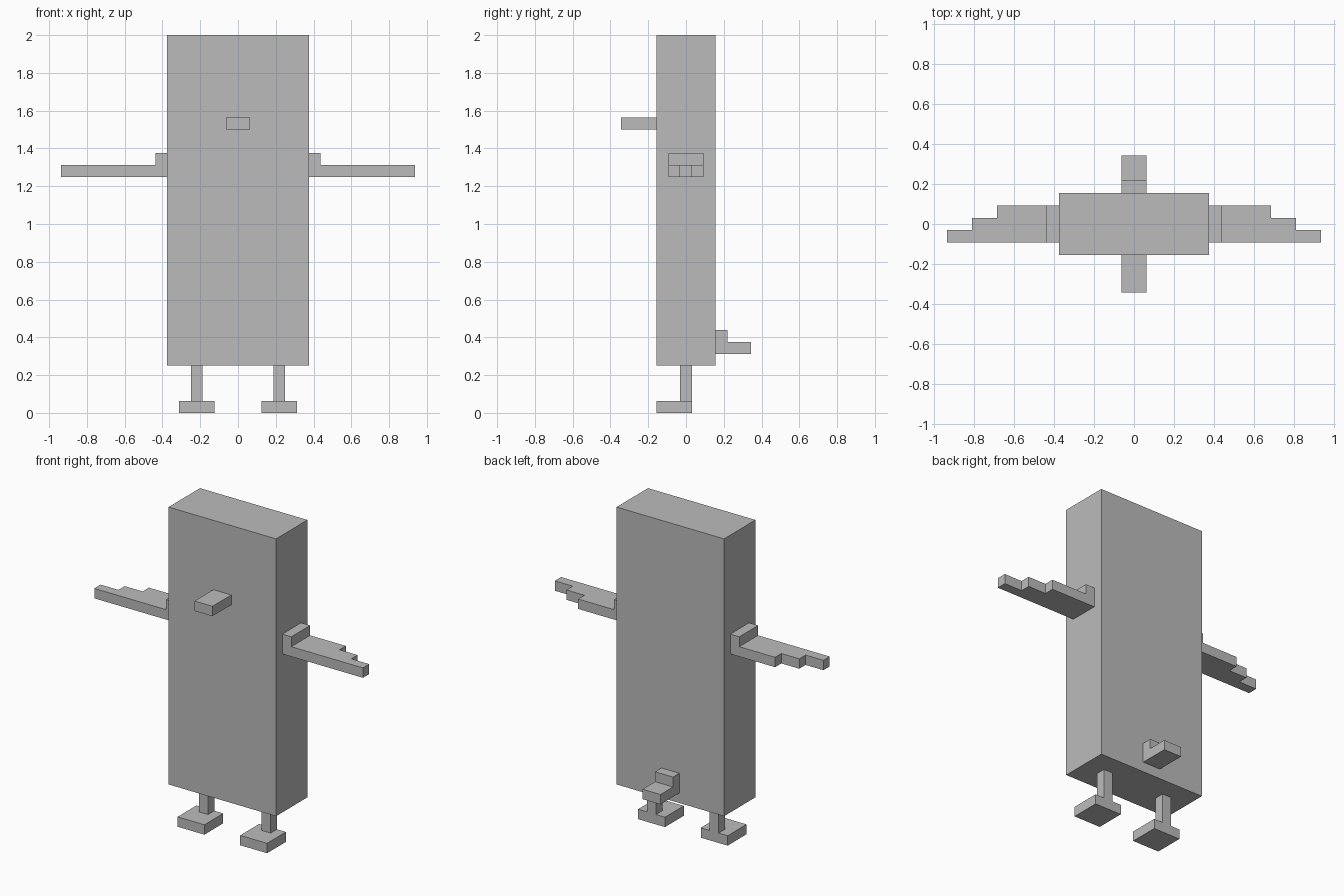
import bpy
import bmesh

U = 1 / 16  # modelling unit: every part sits on this grid

default_cube = bpy.data.objects.get("Cube")
if default_cube:
    bpy.data.objects.remove(default_cube, do_unlink=True)

grey = bpy.data.materials.new("plain grey")
grey.use_nodes = True
grey.diffuse_color = (0.5, 0.5, 0.5, 1)
grey.node_tree.nodes["Principled BSDF"].inputs["Base Color"].default_value = (0.5, 0.5, 0.5, 1)


def prism(name, outline, axis, low, high):
    """Extrude a 2D outline along an axis (0 = x, 2 = z), in grid units."""
    def place(a, b, depth):
        return (depth * U, a * U, b * U) if axis == 0 else (a * U, b * U, depth * U)

    bm = bmesh.new()
    face = bm.faces.new([bm.verts.new(place(a, b, low)) for a, b in outline])
    moved = bmesh.ops.extrude_face_region(bm, geom=[face])["geom"]
    shift = place(0, 0, high - low)
    bmesh.ops.translate(bm, vec=shift, verts=[v for v in moved if isinstance(v, bmesh.types.BMVert)])
    bmesh.ops.recalc_face_normals(bm, faces=bm.faces)
    mesh = bpy.data.meshes.new(name)
    bm.to_mesh(mesh)
    bm.free()
    mesh.materials.append(grey)
    obj = bpy.data.objects.new(name, mesh)
    bpy.context.collection.objects.link(obj)
    return obj


def box(name, x, y, z):
    outline = [(x[0], y[0]), (x[1], y[0]), (x[1], y[1]), (x[0], y[1])]
    return prism(name, outline, 2, *z)


# Body and beak
box("body", (-6, 6), (-2.5, 2.5), (4, 32))
box("beak", (-1, 1), (-5.5, -2.5), (24, 25))

# Stepped tail
prism("tail", [(2.5, 5), (5.5, 5), (5.5, 6), (3.5, 6), (3.5, 7), (2.5, 7)], 0, -1, 1)

# Wings with a stepped trailing edge, shoulders, legs and feet
wing_outline = [(6, -1.5), (15, -1.5), (15, -0.5), (13, -0.5),
                (13, 0.5), (11, 0.5), (11, 1.5), (6, 1.5)]
for side, s in (("left", 1), ("right", -1)):
    prism(side + "_wing", [(s * x, y) for x, y in wing_outline], 2, 20, 21)
    box(side + "_shoulder", (s * 6, s * 7), (-1.5, 1.5), (21, 22))
    box(side + "_leg", (s * 3, s * 4), (-0.5, 0.5), (1, 4))
    box(side + "_foot", (s * 2, s * 5), (-2.5, 0.5), (0, 1))
